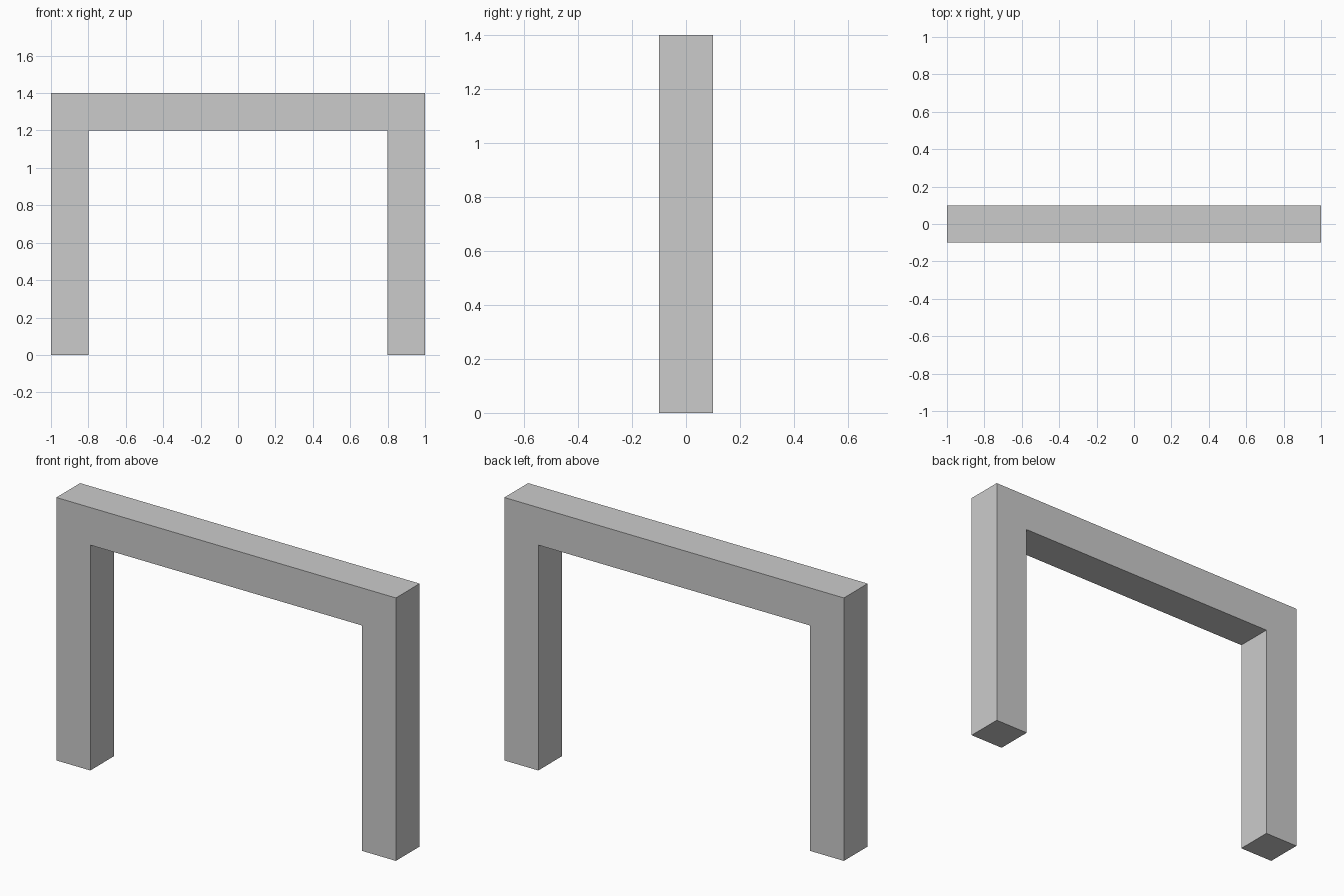
import bpy
import bmesh

if "Cube" in bpy.data.objects:
    bpy.data.objects.remove(bpy.data.objects["Cube"])

# U-shaped frame outline in the x-z plane
OUTLINE = [(-1, 0), (-0.8, 0), (-0.8, 1.2), (0.8, 1.2),
           (0.8, 0), (1, 0), (1, 1.4), (-1, 1.4)]
DEPTH = 0.2


def extruded_profile(name, outline, depth):
    """Extrude an x-z outline along y, centred on y = 0."""
    bm = bmesh.new()
    face = bm.faces.new([bm.verts.new((x, -depth / 2, z)) for x, z in outline])
    result = bmesh.ops.extrude_face_region(bm, geom=[face], use_keep_orig=True)
    moved = [v for v in result["geom"] if isinstance(v, bmesh.types.BMVert)]
    bmesh.ops.translate(bm, verts=moved, vec=(0, depth, 0))
    bmesh.ops.recalc_face_normals(bm, faces=bm.faces)
    mesh = bpy.data.meshes.new(name)
    bm.to_mesh(mesh)
    bm.free()
    obj = bpy.data.objects.new(name, mesh)
    bpy.context.collection.objects.link(obj)
    return obj


# Two posts and a top beam as one continuous frame
extruded_profile("portal_frame", OUTLINE, DEPTH)
